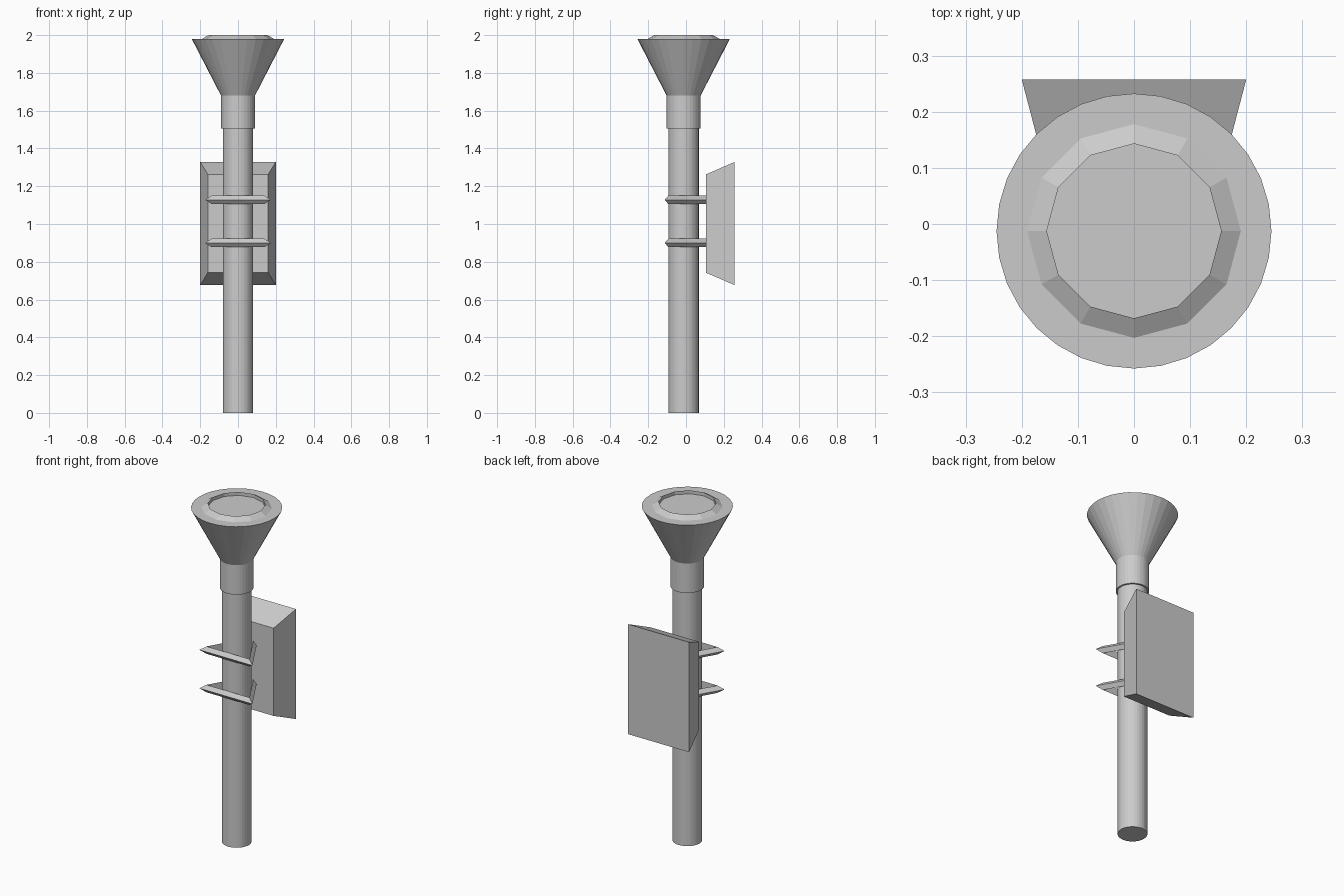
import bpy
import bmesh
from math import radians

if "Cube" in bpy.data.objects:
    bpy.data.objects.remove(bpy.data.objects["Cube"])

AXIS_Y = -0.0125  # the pole axis sits slightly in front of the origin


def tapered_cylinder(name, r_bottom, r_top, z0, z1):
    bpy.ops.mesh.primitive_cone_add(vertices=32, radius1=r_bottom, radius2=r_top,
                                    depth=z1 - z0, location=(0, AXIS_Y, (z0 + z1) / 2))
    bpy.context.object.name = name


def ring(name, sides, major, minor, z):
    # triangular section: pointed outside, upright wall inside
    bpy.ops.mesh.primitive_torus_add(major_segments=sides, minor_segments=3,
                                     major_radius=major, minor_radius=minor,
                                     location=(0, AXIS_Y, z),
                                     rotation=(0, 0, radians(90)))
    ob = bpy.context.object
    ob.name = name
    for p in ob.data.polygons:
        p.use_smooth = False


# Pole, collar and flared head
tapered_cylinder("pole", 0.08, 0.08, 0.0, 1.6)
tapered_cylinder("collar", 0.09, 0.09, 1.505, 1.68)
tapered_cylinder("flared_head", 0.09, 0.245, 1.68, 1.98)

# Twelve-sided rim on the head
ring("head_rim", 12, 0.168, 0.025, 1.9785)

# Triangular clamps holding the box to the pole
for i, z in enumerate((0.90, 1.128)):
    ring(f"clamp_{i + 1}", 3, 0.175, 0.0255, z)

# Box behind the pole, narrowing toward the front
bm = bmesh.new()
bmesh.ops.create_cube(bm, size=2)
for v in bm.verts:
    back = v.co.y > 0
    v.co.x *= 0.20 if back else 0.16
    v.co.z = 1.0025 + v.co.z * (0.326 if back else 0.26)
    v.co.y = 0.2575 if back else 0.105
mesh = bpy.data.meshes.new("back_box")
bm.to_mesh(mesh)
bm.free()
bpy.context.collection.objects.link(bpy.data.objects.new("back_box", mesh))
